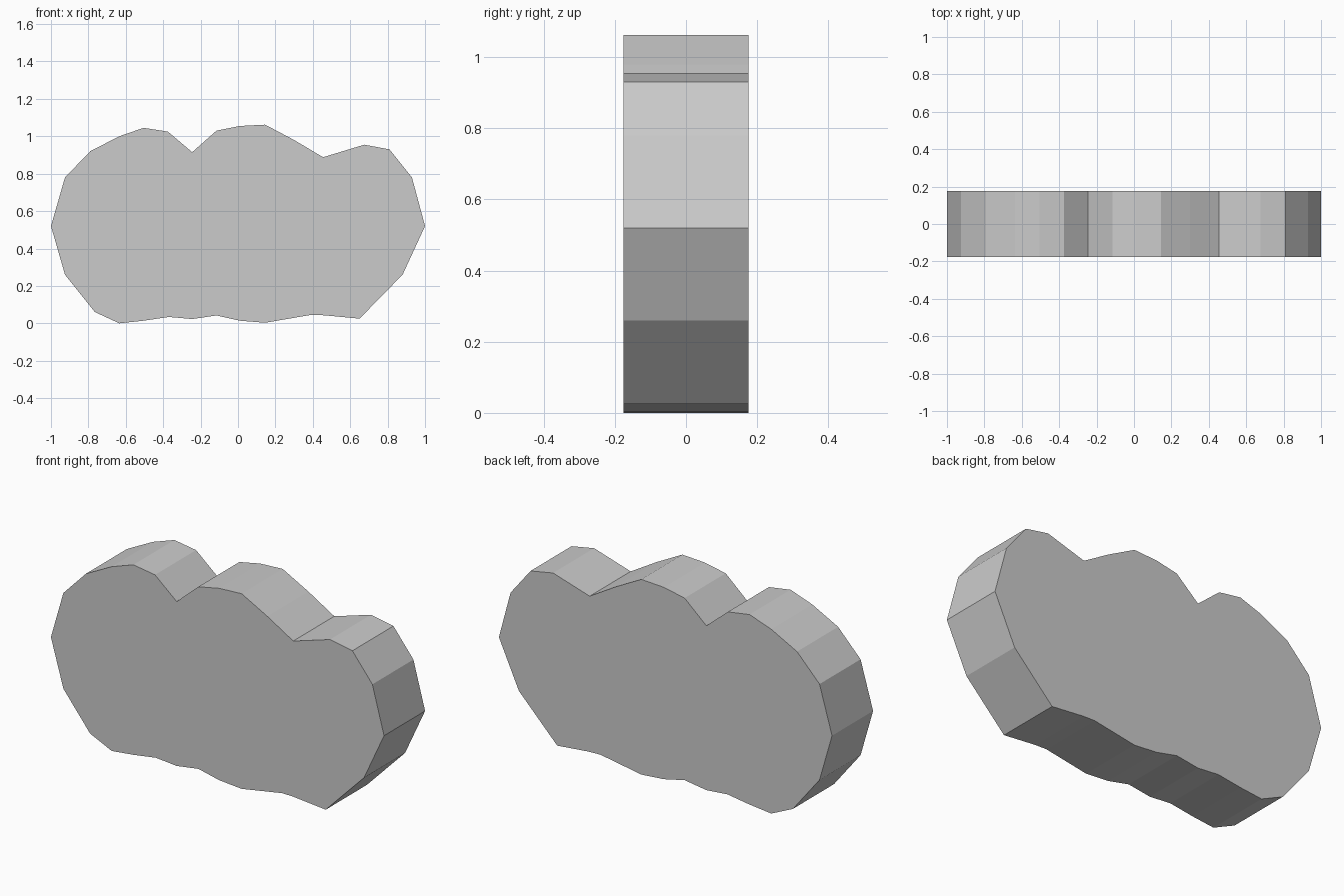
import bpy, bmesh

if "Cube" in bpy.data.objects:
    bpy.data.objects.remove(bpy.data.objects["Cube"])

HALF_DEPTH = 0.176

# Cloud outline in the x-z plane, clockwise from the left tip
outline = [
    (-1.0, 0.52), (-0.925, 0.78), (-0.79, 0.92),
    # left puff
    (-0.635, 1.0), (-0.505, 1.045), (-0.375, 1.025), (-0.245, 0.915),
    # middle puff
    (-0.115, 1.03), (0.01, 1.055), (0.145, 1.062), (0.30, 0.98), (0.455, 0.888),
    # right puff
    (0.675, 0.955), (0.81, 0.93), (0.93, 0.78), (1.0, 0.52),
    # wavy underside, right to left
    (0.88, 0.26), (0.65, 0.025), (0.46, 0.043), (0.39, 0.045), (0.145, 0.003),
    (0.01, 0.014), (-0.115, 0.042), (-0.245, 0.023), (-0.37, 0.034),
    (-0.505, 0.014), (-0.635, 0.0), (-0.765, 0.06), (-0.925, 0.26),
]

# Extrude the outline into a flat-shaded slab
bm = bmesh.new()
face = bm.faces.new([bm.verts.new((x, -HALF_DEPTH, z)) for x, z in outline])
extruded = bmesh.ops.extrude_face_region(bm, geom=[face], use_keep_orig=True)
back = [v for v in extruded["geom"] if isinstance(v, bmesh.types.BMVert)]
bmesh.ops.translate(bm, verts=back, vec=(0, 2 * HALF_DEPTH, 0))
bmesh.ops.recalc_face_normals(bm, faces=bm.faces[:])

mesh = bpy.data.meshes.new("cloud")
bm.to_mesh(mesh)
bm.free()
cloud = bpy.data.objects.new("cloud", mesh)
bpy.context.collection.objects.link(cloud)
